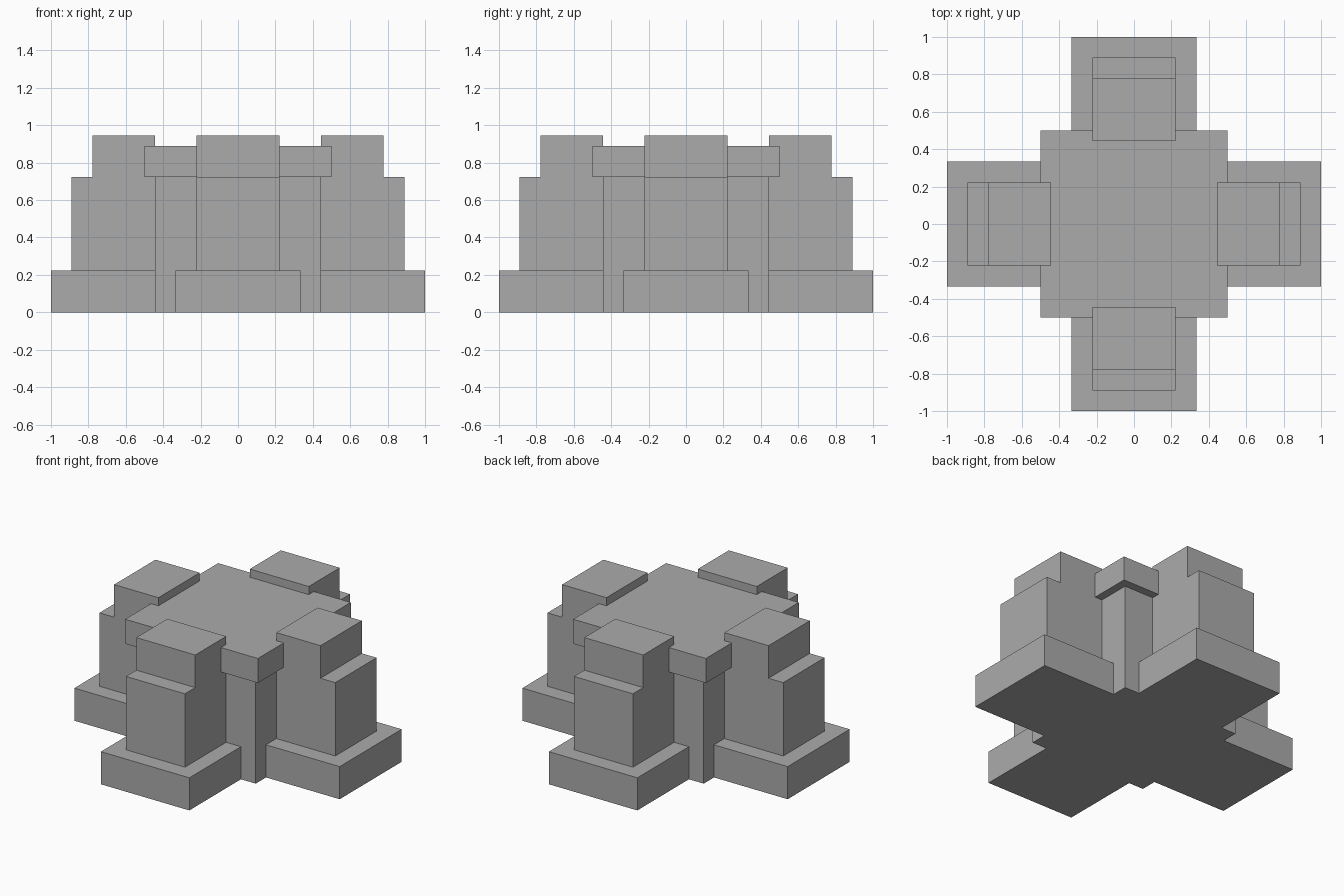
import bpy, bmesh, math
from mathutils import Matrix

if "Cube" in bpy.data.objects:
    bpy.data.objects.remove(bpy.data.objects["Cube"], do_unlink=True)

U = 1 / 9  # layout module

# Single stone grey
stone = bpy.data.materials.new("stone_grey")
stone.use_nodes = True
GREY = (0.41, 0.41, 0.41, 1)
stone.diffuse_color = GREY
stone.node_tree.nodes["Principled BSDF"].inputs["Base Color"].default_value = GREY


def finish(name, bm, angle=0.0):
    bmesh.ops.recalc_face_normals(bm, faces=bm.faces)
    mesh = bpy.data.meshes.new(name)
    bm.to_mesh(mesh)
    bm.free()
    mesh.materials.append(stone)
    obj = bpy.data.objects.new(name, mesh)
    obj.rotation_euler.z = angle
    bpy.context.collection.objects.link(obj)
    return obj


def add_box(bm, x0, x1, y0, y1, z0, z1):
    size = Matrix.Diagonal((x1 - x0, y1 - y0, z1 - z0, 1))
    centre = Matrix.Translation(((x0 + x1) / 2, (y0 + y1) / 2, (z0 + z1) / 2))
    bmesh.ops.create_cube(bm, size=1, matrix=centre @ size)


def box(name, x0, x1, y0, y1, z0, z1, angle=0.0):
    bm = bmesh.new()
    add_box(bm, x0, x1, y0, y1, z0, z1)
    return finish(name, bm, angle)


def extrude_profile(name, profile, half_width, angle):
    """Extrude an (outward, height) outline sideways."""
    bm = bmesh.new()
    face = bm.faces.new([bm.verts.new((r, -half_width, z)) for r, z in profile])
    ext = bmesh.ops.extrude_face_region(bm, geom=[face])["geom"]
    verts = [g for g in ext if isinstance(g, bmesh.types.BMVert)]
    bmesh.ops.translate(bm, verts=verts, vec=(0, 2 * half_width, 0))
    return finish(name, bm, angle)


# Central block and its overhanging cap slab
box("core", -4 * U, 4 * U, -4 * U, 4 * U, 0, 6.5 * U)
box("cap_slab", -4.5 * U, 4.5 * U, -4.5 * U, 4.5 * U, 6.5 * U, 8 * U)

# Stepped pier outline: upright shaft with a set-back head
pier = [(4, 2), (8, 2), (8, 6.5), (7, 6.5), (7, 8.5), (4, 8.5)]
pier = [(r * U, z * U) for r, z in pier]

# One pier on a wide plinth per side
for side, angle in (("left", 0), ("back", 90), ("right", 180), ("front", 270)):
    a = math.radians(angle)
    box(side + "_plinth", 4 * U, 9 * U, -3 * U, 3 * U, 0, 2 * U, a)
    extrude_profile(side + "_pier", pier, 2 * U, a)
